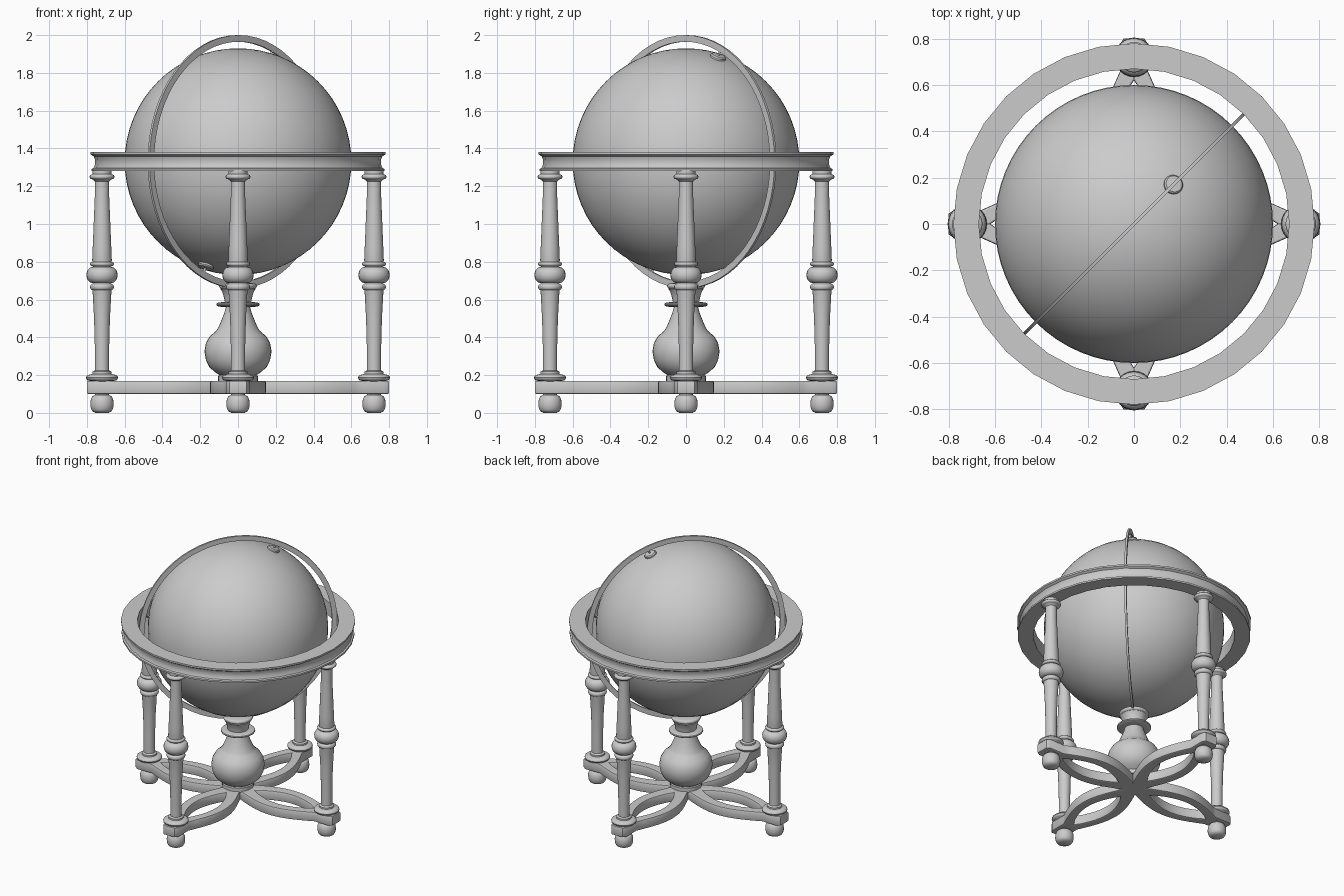
import bpy
from math import sin, cos, pi, radians
from mathutils import Matrix, Vector

if "Cube" in bpy.data.objects:
    bpy.data.objects.remove(bpy.data.objects["Cube"])

GLOBE_Z = 1.33
LEG_R = 0.72


def smooth(obj, angle=35):
    bpy.ops.object.select_all(action='DESELECT')
    obj.select_set(True)
    bpy.context.view_layer.objects.active = obj
    bpy.ops.object.shade_smooth_by_angle(angle=radians(angle))


def lathe(name, profile, segs=32, closed=False, matrix=Matrix()):
    """Spin (radius, z) points, listed bottom to top on the outside, around z."""
    n = len(profile)
    verts = [matrix @ Vector((r * cos(2 * pi * s / segs), r * sin(2 * pi * s / segs), z))
             for s in range(segs) for r, z in profile]
    faces = []
    for s in range(segs):
        a, b = s * n, (s + 1) % segs * n
        for i in range(n if closed else n - 1):
            j = (i + 1) % n
            faces.append((a + i, b + i, b + j, a + j))
    if not closed:
        faces.append([s * n for s in reversed(range(segs))])
        faces.append([s * n + n - 1 for s in range(segs)])
    mesh = bpy.data.meshes.new(name)
    mesh.from_pydata(verts, [], faces)
    obj = bpy.data.objects.new(name, mesh)
    bpy.context.collection.objects.link(obj)
    smooth(obj)
    return obj


def bulge(r, z0, z1, depth, n=6):
    """Rounded moulding: half ellipse reaching radius r between z0 and z1."""
    mid, h = (z0 + z1) / 2, (z1 - z0) / 2
    return [(r - depth + depth * sin(pi * i / n), mid - h * cos(pi * i / n))
            for i in range(n + 1)]


# globe
bpy.ops.mesh.primitive_uv_sphere_add(segments=64, ring_count=32, radius=0.6,
                                     location=(0, 0, GLOBE_Z))
globe = bpy.context.object
globe.name = "globe"
smooth(globe)

# pole caps and pins on the tilted axis
for name, flip in (("upper", 0), ("lower", pi)):
    m = (Matrix.Translation((0, 0, GLOBE_Z)) @ Matrix.Rotation(pi / 4, 4, 'Z')
         @ Matrix.Rotation(radians(23.5) + flip, 4, 'Y'))
    lathe(name + "_pole_cap", [(0.042, 0.58), (0.042, 0.607), (0.036, 0.614),
                               (0.006, 0.616), (0.006, 0.64)], 24, matrix=m)

# meridian ring, upright on the diagonal
m = (Matrix.Translation((0, 0, GLOBE_Z)) @ Matrix.Rotation(pi / 4, 4, 'Z')
     @ Matrix.Rotation(pi / 2, 4, 'X'))
lathe("meridian_ring", [(0.635, -0.007), (0.67, -0.007), (0.67, 0.007), (0.635, 0.007)],
      64, True, m)

# horizon ring with a hollowed outer edge
lathe("horizon_ring", [(0.67, 1.28), (0.775, 1.28), (0.775, 1.292), (0.764, 1.297),
                       (0.757, 1.315), (0.757, 1.34), (0.764, 1.358), (0.78, 1.368),
                       (0.78, 1.38), (0.67, 1.38)], 32, True)

# turned legs and bun feet
leg = ([(0.06, 0.165)] + bulge(0.085, 0.17, 0.203, 0.02)
       + [(0.05, 0.207), (0.05, 0.218), (0.038, 0.225), (0.038, 0.35), (0.042, 0.5), (0.05, 0.645)]
       + bulge(0.063, 0.65, 0.682, 0.012)
       + bulge(0.083, 0.687, 0.773, 0.035, 8)
       + bulge(0.063, 0.777, 0.8, 0.012)
       + [(0.052, 0.805), (0.049, 0.88), (0.042, 1.05), (0.038, 1.15), (0.038, 1.225), (0.048, 1.235)]
       + bulge(0.066, 1.238, 1.262, 0.012) + [(0.05, 1.266), (0.05, 1.285)])
foot = [(0.035, 0)] + bulge(0.062, 0.004, 0.092, 0.02, 8) + [(0.036, 0.095), (0.036, 0.105)]
for i, side in enumerate(("right", "back", "left", "front")):
    m = Matrix.Rotation(i * pi / 2, 4, 'Z') @ Matrix.Translation((LEG_R, 0, 0))
    lathe(side + "_leg", leg, 24, matrix=m)
    lathe(side + "_foot", foot, 24, matrix=m)

# vase-shaped centre pedestal
lathe("pedestal", [(0.105, 0.165), (0.105, 0.195), (0.098, 0.2), (0.125, 0.218), (0.152, 0.243),
                   (0.17, 0.28), (0.178, 0.325), (0.17, 0.37), (0.15, 0.405),
                   (0.12, 0.43), (0.105, 0.45), (0.09, 0.485), (0.072, 0.53), (0.064, 0.56)]
      + bulge(0.115, 0.562, 0.585, 0.02)
      + [(0.07, 0.588), (0.074, 0.61), (0.085, 0.645), (0.092, 0.655)]
      + bulge(0.1, 0.658, 0.685, 0.012) + [(0.06, 0.688)], 32)

# cross stretcher: four pierced leaf-shaped arms in one outline
N = 14
side_pts = [(0.06 + 0.6 * i / N, 0.06 + 0.087 * sin(pi * i / N)) for i in range(N + 1)]
half = side_pts + [(0.775, 0.062), (0.80, 0.045)]
arm = [(r, -w) for r, w in half] + [(r, w) for r, w in half[:0:-1]]
hole_half = [(0.14 + 0.48 * i / N, 0.082 * sin(pi * i / N) ** 0.85) for i in range(N + 1)]
hole = hole_half + [(r, -w) for r, w in hole_half[-2:0:-1]]


def turned(points, i):
    c, s = round(cos(i * pi / 2)), round(sin(i * pi / 2))
    return [(x * c - y * s, x * s + y * c) for x, y in points]


curve = bpy.data.curves.new("cross_stretcher", 'CURVE')
curve.dimensions = '2D'
curve.fill_mode = 'BOTH'
curve.extrude = 0.027
curve.bevel_depth = 0.008
curve.bevel_resolution = 1
curve.offset = -0.008
outline = [p for i in range(4) for p in turned(arm, i)]
for pts in [outline] + [turned(hole, i) for i in range(4)]:
    sp = curve.splines.new('POLY')
    sp.points.add(len(pts) - 1)
    for p, (x, y) in zip(sp.points, pts):
        p.co = (x, y, 0, 1)
    sp.use_cyclic_u = True
stretcher = bpy.data.objects.new("cross_stretcher", curve)
bpy.context.collection.objects.link(stretcher)
stretcher.location.z = 0.135
bpy.ops.object.select_all(action='DESELECT')
stretcher.select_set(True)
bpy.context.view_layer.objects.active = stretcher
bpy.ops.object.convert(target='MESH')
smooth(bpy.context.object)
